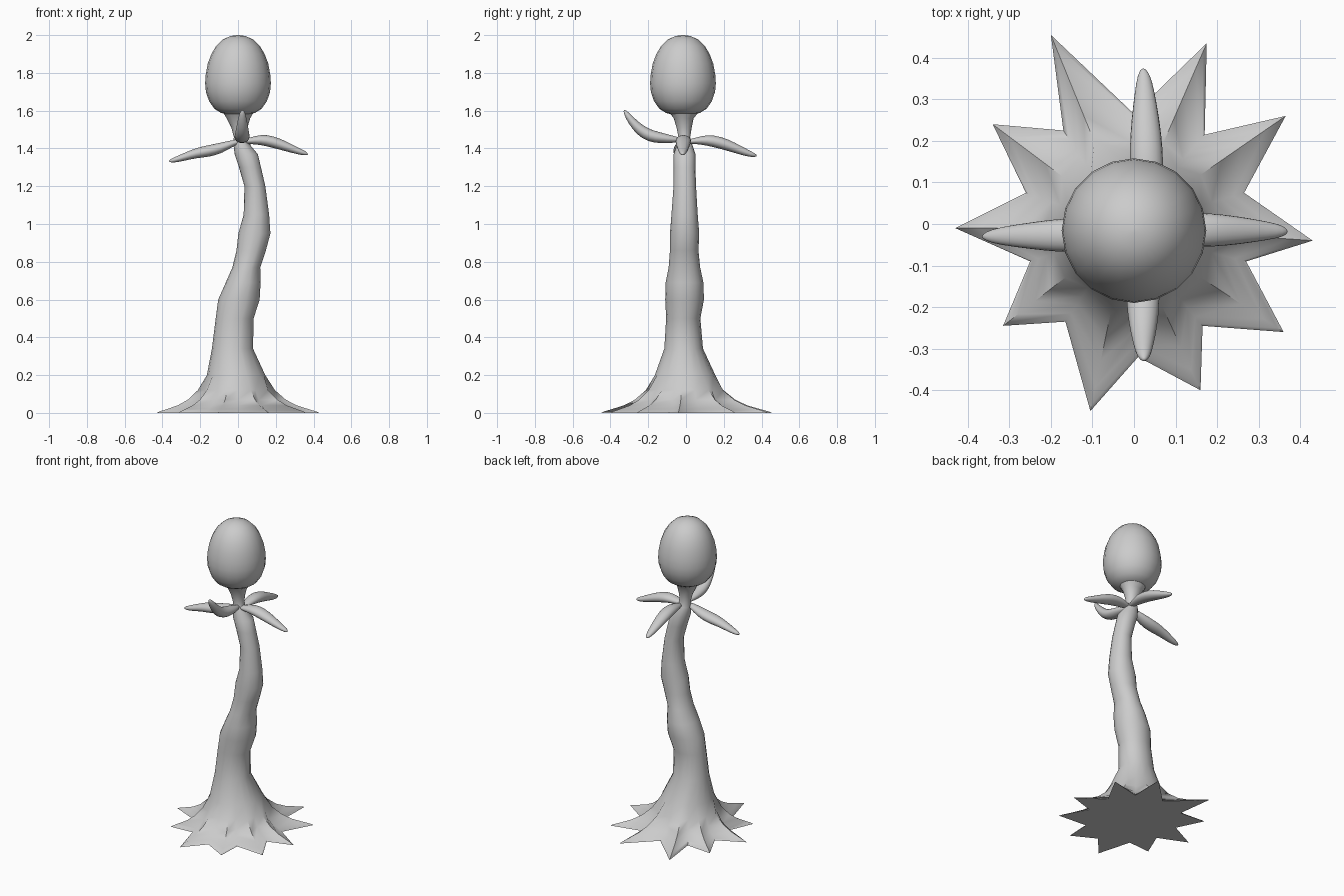
import bpy, bmesh, math
from mathutils import Vector


def loft(name, rings, angle=60, subdiv=0):
    """Skin closed rings of equal point count and cap both ends."""
    bm = bmesh.new()
    loops = [[bm.verts.new(p) for p in ring] for ring in rings]
    n = len(loops[0])
    for a, b in zip(loops, loops[1:]):
        for i in range(n):
            j = (i + 1) % n
            bm.faces.new((a[i], a[j], b[j], b[i]))
    bm.faces.new(loops[0][::-1])
    bm.faces.new(loops[-1])
    bmesh.ops.recalc_face_normals(bm, faces=bm.faces)
    mesh = bpy.data.meshes.new(name)
    bm.to_mesh(mesh)
    bm.free()
    ob = bpy.data.objects.new(name, mesh)
    bpy.context.collection.objects.link(ob)
    bpy.ops.object.select_all(action='DESELECT')
    ob.select_set(True)
    bpy.context.view_layer.objects.active = ob
    bpy.ops.object.shade_smooth_by_angle(angle=math.radians(angle))
    if subdiv:
        mod = ob.modifiers.new("smooth", 'SUBSURF')
        mod.levels = mod.render_levels = subdiv
    return ob


# Root star: alternating tips and valleys, counter-clockwise from the right
star = [(.43, -.04), (.265, .075), (.365, .26), (.17, .215), (.175, .435),
        (0, .265), (-.2, .455), (-.17, .225), (-.34, .24), (-.26, .075),
        (-.43, -.01), (-.25, -.09), (-.315, -.245), (-.165, -.235), (-.105, -.45),
        (.01, -.32), (.16, -.40), (.165, -.245), (.36, -.26), (.27, -.09)]
angles = [math.atan2(y, x) for x, y in star]


def ellipse(x0, x1, y0, y1, z):
    return [Vector(((x0 + x1) / 2 + (x1 - x0) / 2 * math.cos(a),
                    (y0 + y1) / 2 + (y1 - y0) / 2 * math.sin(a), z)) for a in angles]


# Trunk: roots blend into a round, swaying stem that pinches below the bulb
collar = ellipse(-.165, .145, -.165, .155, .2)
rings = []
for t, z in [(0, 0), (.06, .008), (.2, .02), (.42, .04), (.62, .07), (.82, .12)]:
    ring = [Vector((x, y, 0)).lerp(c, t) for (x, y), c in zip(star, collar)]
    for v in ring:
        v.z = z
    rings.append(ring)
rings.append(collar)
stem = [(-.138, .08, -.115, .09, .34), (-.118, .083, -.105, .076, .5),
        (-.105, .115, -.11, .095, .6), (-.065, .12, -.108, .092, .69),
        (-.03, .118, -.092, .075, .77), (-.008, .148, -.085, .066, .86),
        (.002, .172, -.085, .07, .95), (.03, .165, -.077, .062, 1.05),
        (.034, .145, -.066, .053, 1.2), (.005, .122, -.065, .05, 1.3),
        (-.018, .105, -.065, .05, 1.37), (-.025, .055, -.045, .03, 1.43),
        (-.022, .045, -.04, .022, 1.46), (-.035, .05, -.05, .03, 1.51),
        (-.06, .065, -.065, .04, 1.56), (-.085, .088, -.095, .075, 1.6)]
rings += [ellipse(*s) for s in stem]
loft("trunk_and_roots", rings)

# Bulb: egg-shaped head
profile = [(.05, 1.578), (.09, 1.588), (.125, 1.61), (.153, 1.65), (.17, 1.7),
           (.174, 1.745), (.171, 1.79), (.16, 1.85), (.141, 1.9), (.116, 1.942),
           (.08, 1.977), (.04, 1.995), (.006, 2.0)]
loft("bulb", [[(r * math.cos(k * math.tau / 20), -.016 + r * math.sin(k * math.tau / 20), z)
               for k in range(20)] for r, z in profile])


# Leaves: flattened tapering tubes along a curved path
def leaf(name, direction, side_start, side_end, path):
    d = Vector(direction)
    s = Vector((-d.y, d.x, 0))
    base = Vector((abs(d.y), abs(d.x), 0))
    pts = []
    for i, (u, z, w, h) in enumerate(path):
        off = side_start + (side_end - side_start) * i / (len(path) - 1)
        pts.append((d * u + base * off + Vector((0, 0, z)), w, h))
    rings = []
    for i, (p, w, h) in enumerate(pts):
        tangent = (pts[min(i + 1, len(pts) - 1)][0] - pts[max(i - 1, 0)][0]).normalized()
        up = tangent.cross(s).normalized()
        rings.append([p + s * w * math.cos(k * math.tau / 10)
                      + up * h * math.sin(k * math.tau / 10) for k in range(10)])
    loft(name, rings, 80, 1)


leaf("leaf_right", (1, 0, 0), -.012, -.018,
     [(.01, 1.435, .012, .01), (.06, 1.44, .03, .017), (.12, 1.447, .043, .03),
      (.18, 1.437, .044, .033), (.25, 1.412, .036, .027), (.32, 1.385, .024, .018),
      (.358, 1.373, .015, .012), (.37, 1.369, .004, .004)])
leaf("leaf_left", (-1, 0, 0), -.025, -.03,
     [(-.02, 1.44, .012, .01), (.03, 1.428, .025, .017), (.09, 1.402, .04, .03),
      (.16, 1.385, .044, .033), (.22, 1.376, .038, .028), (.29, 1.353, .028, .02),
      (.345, 1.336, .018, .014), (.367, 1.332, .004, .004)])
leaf("leaf_back", (0, 1, 0), .035, .022,
     [(0, 1.435, .012, .01), (.05, 1.44, .03, .017), (.11, 1.445, .042, .031),
      (.18, 1.432, .043, .034), (.25, 1.406, .036, .028), (.32, 1.377, .025, .02),
      (.36, 1.364, .016, .012), (.375, 1.361, .004, .004)])
leaf("leaf_front", (0, -1, 0), .02, .024,
     [(.02, 1.445, .012, .01), (.07, 1.448, .03, .02), (.13, 1.455, .042, .03),
      (.19, 1.465, .043, .035), (.245, 1.497, .036, .031), (.29, 1.548, .026, .022),
      (.318, 1.588, .017, .014), (.328, 1.603, .004, .004)])
